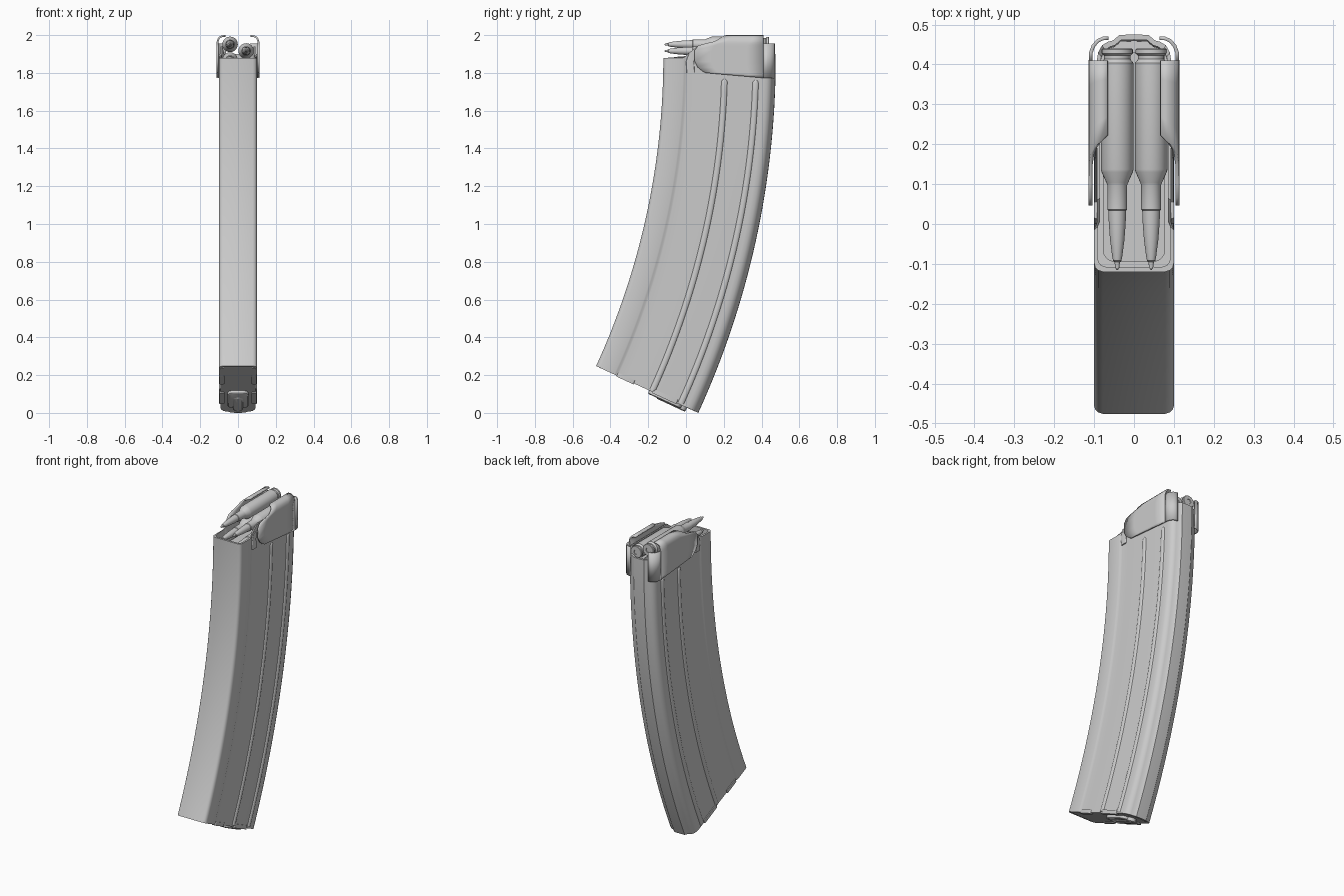
import bpy, bmesh, math
from mathutils import Vector

if "Cube" in bpy.data.objects:
    bpy.data.objects.remove(bpy.data.objects["Cube"])

CY, CZ, R = -4.04, 1.88, 3.92          # centre and front radius of the body curve
END = math.radians(24.6)               # sweep angle of the body


def arc(x, off, a):
    """Point at width x and depth off behind the front edge, swept down by angle a."""
    return Vector((x, CY + (R + off) * math.cos(a), CZ - (R + off) * math.sin(a)))


def make(name, bm, mirror=False, thick=0, angle=35):
    bmesh.ops.recalc_face_normals(bm, faces=bm.faces)
    me = bpy.data.meshes.new(name)
    bm.to_mesh(me)
    bm.free()
    ob = bpy.data.objects.new(name, me)
    bpy.context.collection.objects.link(ob)
    if thick:
        s = ob.modifiers.new("Thickness", 'SOLIDIFY')
        s.thickness, s.offset = thick, 0
    if mirror:
        ob.modifiers.new("Mirror", 'MIRROR').use_clip = False
    bpy.ops.object.select_all(action='DESELECT')
    ob.select_set(True)
    bpy.context.view_layer.objects.active = ob
    bpy.ops.object.shade_smooth_by_angle(angle=math.radians(angle))
    return ob


def loft(rings, closed=True, caps=True):
    bm = bmesh.new()
    vs = [[bm.verts.new(p) for p in r] for r in rings]
    n = len(vs[0])
    for a, b in zip(vs, vs[1:]):
        for i in range(n if closed else n - 1):
            j = (i + 1) % n
            bm.faces.new((a[i], a[j], b[j], b[i]))
    if caps:
        bm.faces.new(vs[0])
        bm.faces.new(vs[-1])
    return bm


def swept(profile, angles):
    return [[arc(x, o, a) for x, o in profile] for a in angles]


def rounded(x0, x1, o0, o1, r, seg=4):
    pts = []
    for cx, co, q in ((x1 - r, o1 - r, 0), (x0 + r, o1 - r, 1), (x0 + r, o0 + r, 2), (x1 - r, o0 + r, 3)):
        for k in range(seg + 1):
            t = (q + k / seg) * math.pi / 2
            pts.append((cx + r * math.cos(t), co + r * math.sin(t)))
    return pts


# Body section: front band, stepped-in sides, rounded back with a raised spine
half = [(0, 0), (.078, 0), (.09, .004), (.097, .011), (.1, .022), (.1, .105), (.098, .112),
        (.094, .12), (.093, .127), (.093, .18), (.093, .53), (.09, .55), (.08, .568),
        (.065, .577), (.053, .58), (.036, .594), (0, .595)]
outer = half + [(-x, o) for x, o in half[-2:0:-1]]
inner = [(x * .91, .0125 + o * .957) for x, o in outer]


def rim(profile):
    """Top edge: low at the front, rising along the sides, lower again at the back."""
    ring = []
    for x, o in profile:
        p = arc(x, o, 0)
        if p.y > .435:
            p.z = 1.90
        else:
            p.z = 1.88 + .06 * min(1, max(0, (p.y + .012) / .065))
        ring.append(p)
    return ring


N = 32
first = .02 / R
angles = [END + (first - END) * i / N for i in range(N + 1)]
rings = swept(inner, [END - .007]) + swept(inner, [END]) + swept(outer, angles)
rings += [rim(outer), rim(inner)] + swept(inner, [first, .04])
make("magazine_body", loft(rings), angle=30)

# Long raised ribs on both sides, with tapered upper ends
for n, c in enumerate((.325, .49)):
    def rib(w, h):
        return [(.089 + h * math.sin(math.pi * k / 8), c - w * math.cos(math.pi * k / 8)) for k in range(9)]
    rr = [[arc(x, o, END - .002 + (.032 - END) * i / N) for x, o in rib(.017, .011)] for i in range(N + 1)]
    rr += [[arc(x, o, .028) for x, o in rib(.013, .009)], [arc(x, o, .0265) for x, o in rib(.006, .005)]]
    make(f"side_rib_{n + 1}", loft(rr), mirror=True)

# Floor plate, its locking boss and side tabs
plate = [(x * .93, .02 + o * .94) for x, o in outer]
make("floor_plate", loft(swept(plate, [END - .006, END + .0002])))
make("floor_boss", loft(swept(rounded(-.055, .055, .31, .50, .03), [END - .002, END + .0035])
                        + swept(rounded(-.05, .05, .315, .495, .028), [END + .0045])))
make("floor_catch", loft(swept(rounded(-.026, .026, .36, .53, .025), [END - .002, END + .0045])
                         + swept(rounded(-.02, .02, .366, .524, .02), [END + .0055])))
for n, (a, b) in enumerate(((.12, .22), (.33, .47))):
    make(f"floor_tab_{n + 1}", loft(swept(rounded(.072, .098, a, b, .008), [END - .004, END + .0015])), mirror=True)

# Follower inside the mouth
fol = rounded(-.078, .078, .025, .55, .03)
make("follower", loft([[Vector((x, o - .12, z)) for x, o in fol] for z in (1.70, 1.80)]))

# Reinforcing side cover that curls over into a feed lip: x, z, front y
rows = [(.109, 1.80, .105), (.109, 1.808, .088), (.109, 1.83, .062), (.109, 1.86, .046), (.109, 1.92, .046),
        (.109, 1.945, .065), (.109, 1.955, .10), (.108, 1.966, .15), (.104, 1.979, .175),
        (.096, 1.989, .192), (.084, 1.994, .205), (.066, 1.996, .222)]
cover = []
for i, (x, z, yf) in enumerate(rows):
    fade = max(0, 1 - i / 4)
    cover.append([Vector((x, yf + (.41 - yf) * t / 4, z - .027 * fade * t / 4)) for t in range(5)])
make("feed_lip_cover", loft(cover, closed=False, caps=False), mirror=True, thick=.009)

# Rear corner wraps of the cover
wrap = [(.109, .41), (.108, .43), (.102, .446), (.091, .459), (.078, .465), (.064, .466)]
make("rear_corner_wrap", loft([[Vector((x, y, 1.773 - .03 * (y - .41))) for x, y in wrap],
                               [Vector((x, y, 1.955)) for x, y in wrap]], closed=False, caps=False),
     mirror=True, thick=.009)

# Rounded shoulders on the body just ahead of the cover
sh = rounded(.09, .1005, 0, .042, .005)
make("wall_shoulder", loft([[Vector((x, y + s, z)) for x, y in sh]
                            for z, s in ((1.80, .004), (1.86, 0), (1.90, .014))]), mirror=True)

# Cartridges: lathe profile (radius, y) from the rim to the bullet tip
lathe = [(.0005, .436), (.014, .436), (.015, .44), (.036, .44), (.039, .437), (.039, .427), (.033, .422),
         (.033, .413), (.041, .403), (.041, .137), (.039, .13), (.027, .103), (.025, .098), (.025, .036),
         (.0225, .034), (.021, .0), (.018, -.04), (.0125, -.082), (.0105, -.092), (.007, -.095),
         (.005, -.11), (.0015, -.115)]
for n, (cx, cz) in enumerate(((-.042, 1.951), (.043, 1.916), (-.042, 1.868), (.043, 1.833))):
    seg = 28
    rg = [[Vector((cx + r * math.cos(2 * math.pi * k / seg), y, cz + r * math.sin(2 * math.pi * k / seg)))
           for k in range(seg)] for r, y in lathe]
    make(f"cartridge_{n + 1}", loft(rg), angle=25)
